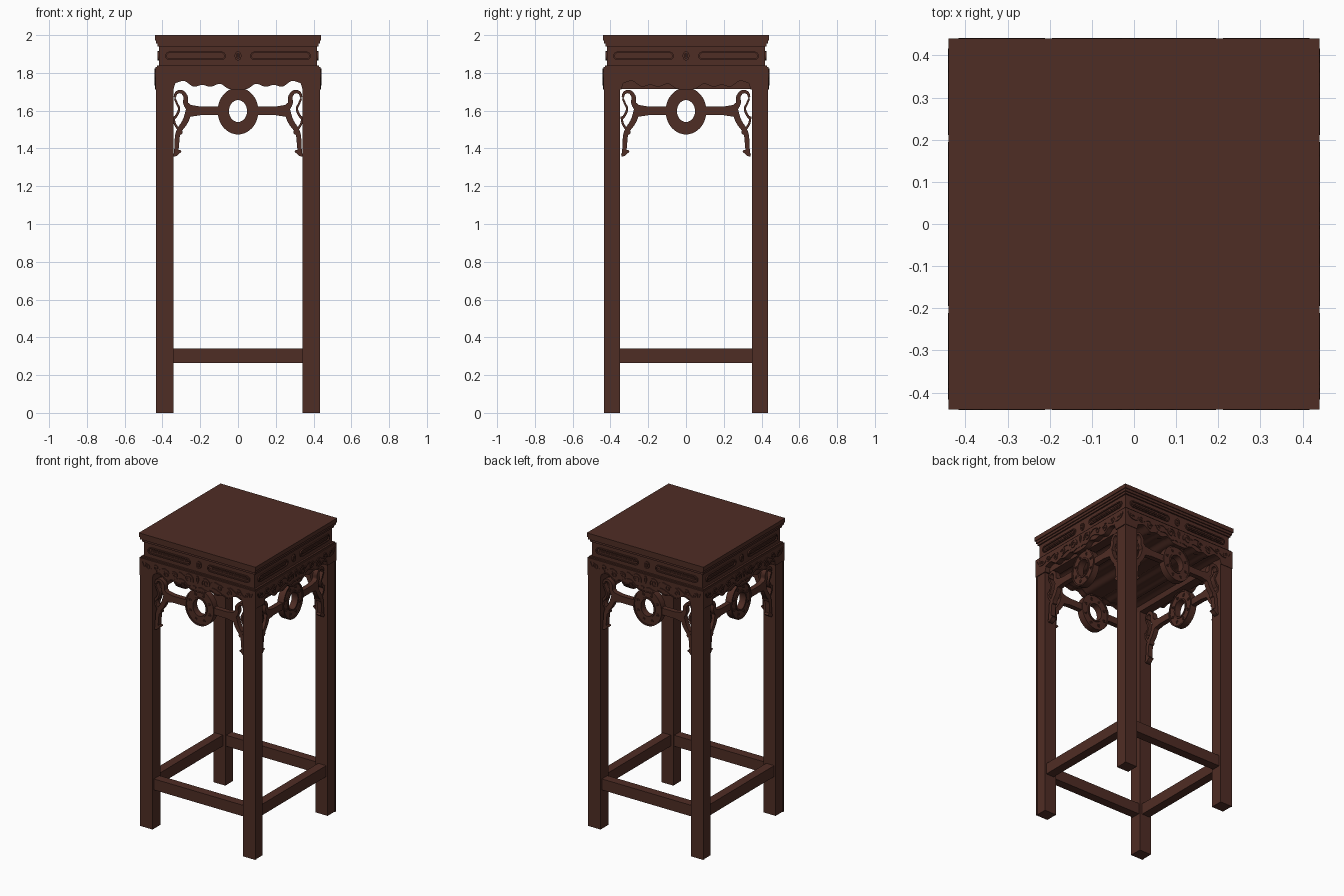
import bpy, bmesh, math
from mathutils import Matrix, Vector

if "Cube" in bpy.data.objects:
    bpy.data.objects.remove(bpy.data.objects["Cube"])

wood = bpy.data.materials.new("dark_brown_wood")
wood.diffuse_color = (0.078, 0.026, 0.018, 1)
wood.use_nodes = True
wood.node_tree.nodes["Principled BSDF"].inputs["Base Color"].default_value = wood.diffuse_color


class Part:
    """Collects solids in one mesh; 'sides' repeats them round the stand."""
    def __init__(self, name, sides=4):
        self.name, self.sides, self.bm = name, sides, bmesh.new()

    def strip(self, a, b, y0, y1, closed=False, mirror=False):
        # solid band between two x-z lines a and b, from depth y0 to y1
        for k in range(self.sides):
            rot = Matrix.Rotation(k * math.pi / 2, 3, 'Z')
            for s in ((1, -1) if mirror else (1,)):
                rings = [[self.bm.verts.new(rot @ Vector((s * p[0], y, p[1])))
                          for p, y in ((p, y0), (q, y0), (q, y1), (p, y1))]
                         for p, q in zip(a, b)]
                rows = rings + rings[:1] if closed else rings
                for r, t in zip(rows, rows[1:]):
                    for i in range(4):
                        j = (i + 1) % 4
                        self.bm.faces.new((r[i], r[j], t[j], t[i]))
                if not closed:
                    self.bm.faces.new(rings[0])
                    self.bm.faces.new(rings[-1][::-1])

    def box(self, x0, x1, y0, y1, z0, z1, mirror=False):
        self.strip([(x0, z0), (x1, z0)], [(x0, z1), (x1, z1)], y0, y1, mirror=mirror)

    def ribbon(self, pts, w0, w1, y0, y1, mirror=True, closed=False):
        # stroke along pts, width fading from w0 to w1
        a, b, n = [], [], len(pts)
        for i, p in enumerate(pts):
            if closed:
                p0, p1 = pts[i - 1], pts[(i + 1) % n]
            else:
                p0, p1 = pts[max(i - 1, 0)], pts[min(i + 1, n - 1)]
            d = Vector((p1[0] - p0[0], p1[1] - p0[1])).normalized()
            w = (w0 + (w1 - w0) * i / (n - 1)) / 2
            a.append((p[0] - d.y * w, p[1] + d.x * w))
            b.append((p[0] + d.y * w, p[1] - d.x * w))
        self.strip(a, b, y0, y1, closed, mirror)

    def done(self):
        bmesh.ops.recalc_face_normals(self.bm, faces=self.bm.faces)
        me = bpy.data.meshes.new(self.name)
        self.bm.to_mesh(me)
        me.materials.append(wood)
        ob = bpy.data.objects.new(self.name, me)
        bpy.context.collection.objects.link(ob)
        bpy.context.view_layer.objects.active = ob
        ob.select_set(True)
        bpy.ops.object.shade_smooth_by_angle(angle=math.radians(30))
        ob.select_set(False)


def smooth(pts, n=6):
    # Catmull-Rom curve through pts
    p = [Vector(q) for q in [pts[0]] + list(pts) + [pts[-1]]]
    out = []
    for i in range(1, len(p) - 2):
        for k in range(n):
            t = k / n
            out.append(0.5 * (2 * p[i] + (p[i+1] - p[i-1]) * t
                       + (2*p[i-1] - 5*p[i] + 4*p[i+1] - p[i+2]) * t*t
                       + (3*p[i] - p[i-1] - 3*p[i+1] + p[i+2]) * t**3))
    return [tuple(q) for q in out] + [tuple(pts[-1])]


def oval(cx, cz, rx, rz, n=40):
    return [(cx + rx * math.cos(2*math.pi*i/n), cz + rz * math.sin(2*math.pi*i/n)) for i in range(n)]


def spiral(cx, cz, r, start, turns, n=22):
    return [(cx + r * (1 - .8*i/n) * math.cos(start + turns*2*math.pi*i/n),
             cz + r * (1 - .8*i/n) * math.sin(start + turns*2*math.pi*i/n)) for i in range(n + 1)]


# Top slab with stepped moulding, waist and shoulder
top = Part("top_slab", 1)
top.box(-.44, .44, -.44, .44, 1.972, 2)
top.box(-.434, .434, -.434, .434, 1.955, 1.973)
top.box(-.427, .427, -.427, .427, 1.94, 1.956)
top.done()
waist = Part("waist", 1)
waist.box(-.418, .418, -.418, .418, 1.835, 1.941)
waist.box(-.43, .43, -.43, .43, 1.815, 1.84)
waist.done()

# Waist panels: long rounded frames and a centre boss
panel = Part("waist_panels")
def pill(x0, x1, z, r, n=8):
    right = [(x1 - r + r*math.cos(t), z + r*math.sin(t)) for t in [-math.pi/2 + math.pi*i/n for i in range(n+1)]]
    return right + [(x0 + x1 - x, 2*z - q) for x, q in right]
panel.strip(pill(.065, .385, 1.89, .023), pill(.073, .377, 1.89, .015), -.426, -.41, True, True)
panel.strip(pill(.085, .365, 1.89, .009), pill(.09, .36, 1.89, .001), -.423, -.41, True, True)
panel.strip(oval(0, 1.89, .018, .025, 20), oval(0, 1.89, .009, .014, 20), -.426, -.41, True)
panel.strip(oval(0, 1.89, .006, .01, 12), oval(0, 1.89, .001, .001, 12), -.426, -.41, True)
panel.done()

# Scalloped aprons, and the wavy underside between them
half = smooth([(0, 1.712), (.05, 1.716), (.095, 1.742), (.145, 1.727), (.19, 1.737),
               (.235, 1.727), (.285, 1.757), (.332, 1.745)]) + [(.342, 1.712), (.437, 1.712)]
edge = [(-x, z) for x, z in half[:0:-1]] + half
apron = Part("apron")
apron.strip(edge, [(x, 1.832) for x, z in edge], -.437, -.40)
apron.done()
core = Part("underside", 1)
inner = [(max(-.405, min(.405, x)), z + .004) for x, z in edge]
core.strip(inner, [(x, 1.836) for x, z in inner], -.405, .405)
core.done()

# Raised scrollwork on the aprons
scroll = Part("apron_scrolls")
Y0, Y1 = -.442, -.43
for cx, cz, r, st, tn in ((.066, 1.787, .034, 3.6, -1.6), (.17, 1.782, .022, 0.3, 1.3),
                          (.235, 1.768, .024, 2.6, -1.4), (.31, 1.795, .02, 4.4, 1.3),
                          (.375, 1.79, .02, 1, -1.3)):
    scroll.ribbon(spiral(cx, cz, r, st, tn), .010, .005, Y0, Y1)
for pts in ([(.01, 1.74), (.03, 1.745), (.07, 1.737), (.105, 1.765), (.14, 1.765), (.18, 1.748)],
            [(.1, 1.795), (.13, 1.81), (.16, 1.805)],
            [(.22, 1.79), (.25, 1.802), (.285, 1.785), (.3, 1.775)],
            [(.33, 1.79), (.345, 1.775), (.37, 1.77), (.4, 1.78), (.415, 1.81)],
            [(0, 1.82), (.008, 1.8), (0, 1.77)]):
    scroll.ribbon(smooth(pts, 4), .010, .004, Y0, Y1)
rim = [(x, z + .005) for x, z in edge if abs(x) < .335]
scroll.strip([(x, z - .005) for x, z in rim], [(x, z + .003) for x, z in rim], -.440, -.43)
scroll.done()

# Openwork: oval ring, bars and curling corner brackets
fret = Part("fretwork")
F0, F1 = -.412, -.378
fret.strip(oval(0, 1.598, .108, .124), oval(0, 1.598, .048, .058), F0, F1, True)
fret.strip(oval(0, 1.598, .108, .124), oval(0, 1.598, .099, .115), F0 - .006, F1 + .006, True)
fret.strip(oval(0, 1.598, .058, .068), oval(0, 1.598, .048, .058), F0 - .006, F1 + .006, True)
for i in range(8):
    t = math.pi / 8 + i * math.pi / 4
    fret.ribbon(spiral(.078*math.cos(t), 1.598 + .09*math.sin(t), .011, t, 1, 10),
                .006, .004, F0 - .005, F1 + .005, False)
fret.strip([(.1, 1.576), (.2, 1.576), (.25, 1.568), (.275, 1.545)],
           [(.1, 1.622), (.2, 1.622), (.25, 1.63), (.275, 1.652)], F0, F1, mirror=True)
for pts, w0, w1 in (
        ([(.26, 1.61), (.277, 1.64), (.278, 1.675), (.298, 1.7), (.325, 1.695), (.335, 1.67)], .03, .012),
        ([(.335, 1.665), (.322, 1.635), (.312, 1.61), (.322, 1.58), (.337, 1.56)], .01, .014),
        ([(.26, 1.6), (.272, 1.56), (.287, 1.53), (.305, 1.505), (.32, 1.47), (.324, 1.42), (.328, 1.375)], .034, .022),
        ([(.314, 1.5), (.334, 1.53), (.342, 1.57)], .014, .01),
        ([(.342, 1.365), (.325, 1.37), (.311, 1.385), (.304, 1.378)], .018, .012),
        ([(.318, 1.49), (.302, 1.48), (.297, 1.492)], .014, .008)):
    fret.ribbon(smooth(pts), w0, w1, F0, F1)
fret.done()

# Square legs with a thin facing lip on front and back
legs = Part("legs", 1)
for s in (-1, 1):
    ya, yb = sorted((s * .35, s * .425))
    legs.box(.341, .431, ya, yb, 0, 1.73, True)
    ya, yb = sorted((s * .424, s * .434))
    legs.box(.341, .435, ya, yb, 0, 1.73, True)
legs.done()

# Low stretchers between the legs
rails = Part("stretchers")
rails.box(-.36, .36, -.42, -.36, .265, .34)
rails.done()
